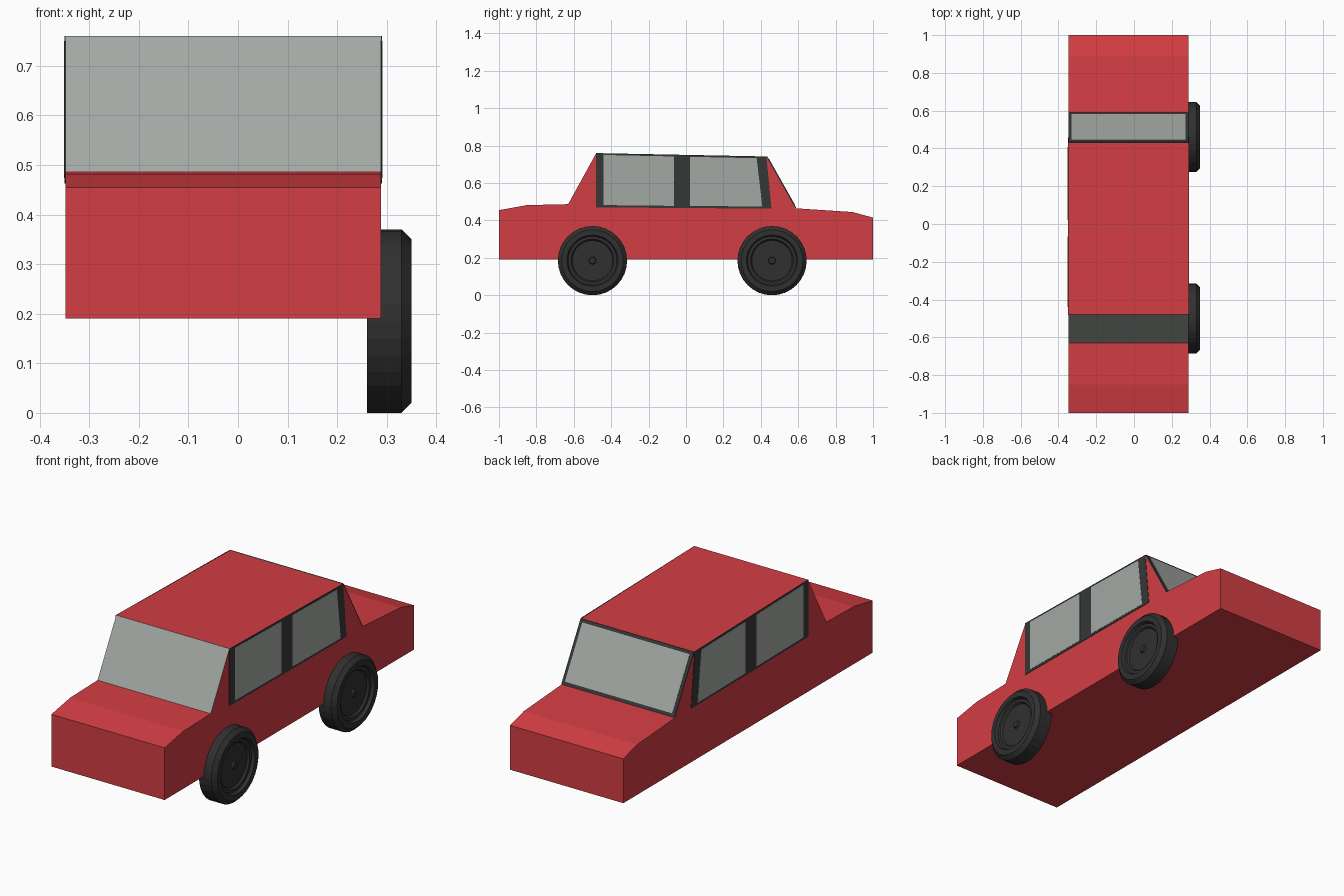
import bpy
import bmesh
import math
from mathutils import Vector

cube = bpy.data.objects.get("Cube")
if cube:
    bpy.data.objects.remove(cube, do_unlink=True)


def material(name, rgb):
    m = bpy.data.materials.new(name)
    m.use_nodes = True
    m.diffuse_color = (*rgb, 1)
    m.node_tree.nodes["Principled BSDF"].inputs["Base Color"].default_value = (*rgb, 1)
    return m


RED = material("red paint", (0.65, 0.047, 0.056))
GLASS = material("grey glass", (0.37, 0.395, 0.37))
TRIM = material("dark trim", (0.036, 0.039, 0.038))
RUBBER = material("black rubber", (0.03, 0.03, 0.03))


def finish(name, bm, *mats):
    bmesh.ops.recalc_face_normals(bm, faces=bm.faces[:])
    mesh = bpy.data.meshes.new(name)
    bm.to_mesh(mesh)
    bm.free()
    obj = bpy.data.objects.new(name, mesh)
    bpy.context.collection.objects.link(obj)
    for m in mats:
        mesh.materials.append(m)
    return obj


def prism(name, loop, offset, *mats):
    """Solid made by sweeping a flat outline along an offset."""
    bm = bmesh.new()
    face = bm.faces.new([bm.verts.new(p) for p in loop])
    new = bmesh.ops.extrude_face_region(bm, geom=[face])["geom"]
    bm.faces.new([v for v in reversed(face.verts)]) if not face.is_valid else None
    bmesh.ops.translate(bm, vec=offset, verts=[g for g in new if isinstance(g, bmesh.types.BMVert)])
    return finish(name, bm, *mats)


LEFT, RIGHT = 0.288, -0.348

# Body: side profile swept across the width, windscreen face in glass
profile = [(-1, .19), (-1, .455), (-.85, .482), (-.63, .487), (-.48, .76),
           (.43, .74), (.585, .465), (.89, .445), (1, .415), (1, .19)]
body = prism("body", [(RIGHT, y, z) for y, z in profile], (LEFT - RIGHT, 0, 0), RED, GLASS)
for f in body.data.polygons:
    if f.normal.y < -0.7 and f.normal.z > 0.3:
        f.material_index = 1

# Side windows: dark frame plate with two panes on each side
frame = [(-.482, .47), (-.482, .76), (.43, .742), (.457, .463)]
front_pane = [(-.44, .482), (-.44, .75), (-.065, .742), (-.065, .478)]
rear_pane = [(.022, .478), (.022, .74), (.378, .733), (.408, .474)]
for side, x, out in (("left", LEFT, 1), ("right", RIGHT, -1)):
    for part, outline, thick, mat in (("window_frame", frame, .002, TRIM),
                                      ("front_window", front_pane, .003, GLASS),
                                      ("rear_window", rear_pane, .003, GLASS)):
        prism(f"{side}_{part}", [(x, y, z) for y, z in outline], (out * thick, 0, 0), mat)

# Back window: framed pane lying on the rear slope
top, bottom = Vector((0, .43, .74)), Vector((0, .585, .465))
normal = Vector((0, top.z - bottom.z, bottom.y - top.y)).normalized()


def slope_plate(name, inset, thick, mat):
    a, b = top.lerp(bottom, inset / .32), bottom.lerp(top, inset / .32)
    x0, x1 = Vector((RIGHT + inset, 0, 0)), Vector((LEFT - inset, 0, 0))
    prism(name, [a + x0, a + x1, b + x1, b + x0], normal * thick, mat)


slope_plate("back_window_frame", 0, .005, TRIM)
slope_plate("back_window", .016, .007, GLASS)


# Wheels: turned profile of (x, radius) with a dished rim and small hub
section = [(.26, 0), (.26, .185), (.33, .185), (.35, .165), (.35, .137), (.335, .13),
           (.335, .115), (.325, .108), (.325, .02), (.335, .016), (.335, 0)]
for name, y in (("front_left_wheel", -.5), ("rear_left_wheel", .46)):
    bm = bmesh.new()
    verts = [bm.verts.new((x, 0, r)) for x, r in section]
    edges = [bm.edges.new(pair) for pair in zip(verts, verts[1:])]
    bmesh.ops.spin(bm, geom=verts + edges, cent=(0, 0, 0), axis=(1, 0, 0),
                   angle=math.tau, steps=32, use_merge=True)
    bmesh.ops.remove_doubles(bm, verts=bm.verts[:], dist=1e-4)
    wheel = finish(name, bm, RUBBER)
    wheel.location = (0, y, .185)
